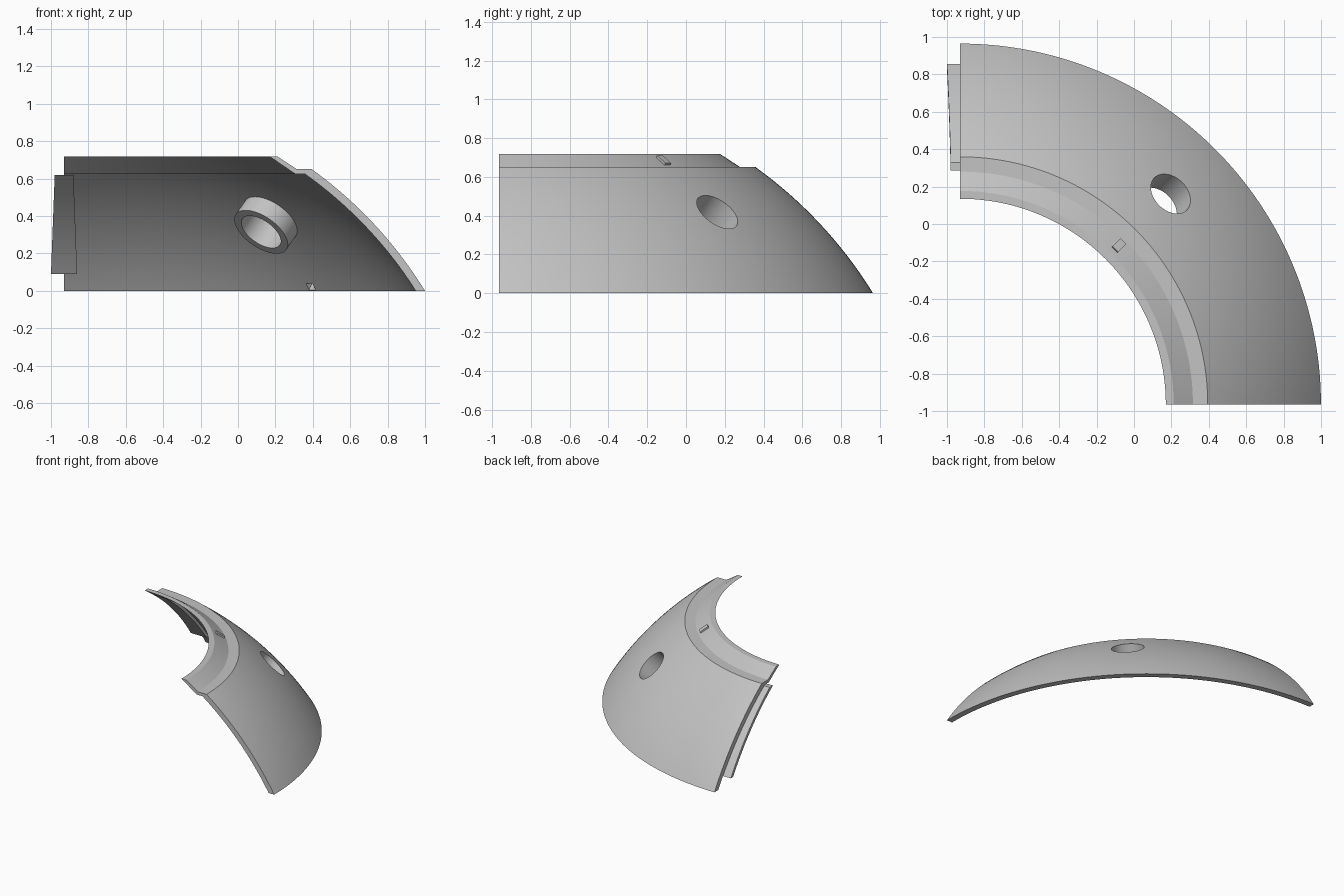
import bpy, bmesh, math
from mathutils import Vector, Matrix

if "Cube" in bpy.data.objects:
    bpy.data.objects.remove(bpy.data.objects["Cube"])

AXIS = Vector((-0.93, -0.965, 0))   # vertical axis the shell turns around
DROP = 1.19                         # sphere centre lies this far below the floor
R_OUT, R_IN = 2.267, 2.225

grey = bpy.data.materials.new("light_grey")
grey.use_nodes = True
COLOUR = (0.55, 0.55, 0.55, 1)
grey.diffuse_color = COLOUR
grey.node_tree.nodes["Principled BSDF"].inputs["Base Color"].default_value = COLOUR


def sphere_arc(radius, z0, z1, steps=24):
    """Points (distance from axis, height) along a sphere's meridian."""
    heights = [z0 + (z1 - z0) * i / steps for i in range(steps + 1)]
    return [(math.sqrt(radius ** 2 - (z + DROP) ** 2), z) for z in heights]


def finish(name, bm):
    bmesh.ops.recalc_face_normals(bm, faces=bm.faces)
    mesh = bpy.data.meshes.new(name)
    bm.to_mesh(mesh)
    bm.free()
    mesh.materials.append(grey)
    obj = bpy.data.objects.new(name, mesh)
    bpy.context.collection.objects.link(obj)
    return obj


def select(obj):
    bpy.ops.object.select_all(action='DESELECT')
    obj.select_set(True)
    bpy.context.view_layer.objects.active = obj


def smooth(obj):
    select(obj)
    bpy.ops.object.shade_smooth_by_angle(angle=math.radians(25))


def cut(obj, cutter):
    mod = obj.modifiers.new("cut", 'BOOLEAN')
    mod.operation, mod.solver, mod.object = 'DIFFERENCE', 'EXACT', cutter
    select(obj)
    bpy.ops.object.modifier_apply(modifier=mod.name)
    bpy.data.objects.remove(cutter)


def tube(name, outer, inner, z0, z1, matrix, steps=64):
    """Ring-shaped solid spun from a rectangle; inner = 0 gives a plain rod."""
    bm = bmesh.new()
    if inner:
        pts = [(inner, z0), (outer, z0), (outer, z1), (inner, z1)]
        verts = [bm.verts.new((r, 0, z)) for r, z in pts]
        edges = [bm.edges.new((verts[i], verts[i - 1])) for i in range(4)]
        bmesh.ops.spin(bm, geom=verts + edges, axis=(0, 0, 1), cent=(0, 0, 0),
                       angle=math.tau, steps=steps)
        bmesh.ops.remove_doubles(bm, verts=bm.verts, dist=1e-4)
    else:
        bmesh.ops.create_cone(bm, cap_ends=True, segments=steps, radius1=outer,
                              radius2=outer, depth=z1 - z0,
                              matrix=Matrix.Translation((0, 0, (z0 + z1) / 2)))
    bm.transform(matrix)
    return finish(name, bm)


def slab(name, r, z, tilt, size):
    """Small block on the middle bearing, tilted outward and down."""
    bm = bmesh.new()
    bmesh.ops.create_cube(bm, size=1)
    bm.transform(Matrix.Translation(AXIS) @ Matrix.Rotation(math.pi / 4, 4, 'Z')
                 @ Matrix.Translation((r, 0, z)) @ Matrix.Rotation(tilt, 4, 'Y')
                 @ Matrix.Diagonal((*size, 1)))
    return finish(name, bm)


# Quarter dome shell with a stepped inner collar
profile = sphere_arc(R_OUT, 0, 0.65)
profile += [(1.245, 0.65), (1.142, 0.717), (1.1, 0.717), (1.235, 0.625)]
profile += sphere_arc(R_IN, 0.625, 0)
bm = bmesh.new()
section = bm.faces.new([bm.verts.new((r, 0, z)) for r, z in profile])
end_cap = section.copy()
bmesh.ops.spin(bm, geom=[section], axis=(0, 0, 1), cent=(0, 0, 0),
               angle=math.pi / 2, steps=72)
bmesh.ops.remove_doubles(bm, verts=bm.verts, dist=1e-5)
bm.transform(Matrix.Translation(AXIS))
shell = finish("dome_shell", bm)

# Round hole square to the surface, on the middle bearing
r_hole = 1.595
z_hole = math.sqrt(R_OUT ** 2 - r_hole ** 2) - DROP
spot = AXIS + Vector((r_hole * math.sqrt(0.5), r_hole * math.sqrt(0.5), z_hole))
normal = spot - AXIS + Vector((0, 0, DROP))
frame = Matrix.Translation(spot) @ normal.to_track_quat('Z', 'Y').to_matrix().to_4x4()
cut(shell, tube("hole_cutter", 0.122, 0, -0.3, 0.2, frame))

# Shallow notch inside the lower rim
cut(shell, slab("notch_cutter", 1.862, 0.015, math.atan2(1.19, 1.88) - math.pi / 2 + math.pi / 2,
                (0.036, 0.05, 0.08)))
smooth(shell)

# Boss ring behind the hole
smooth(tube("hole_boss", 0.165, 0.122, -0.15, -0.009, frame))

# Locating peg on the collar slope
slab("collar_peg", 1.2, 0.682, math.atan2(0.067, 0.103), (0.072, 0.042, 0.02))

# Joining tongue under the left-hand edge, wider toward the bottom
outline = sphere_arc(R_IN, 0.09, 0.62) + sphere_arc(R_IN - 0.024, 0.62, 0.09)
bm = bmesh.new()
rows = []
for side in (-1, 1):
    rows.append([bm.verts.new((AXIS.x + side * (0.07 - 0.02 * (z - 0.09) / 0.53),
                               AXIS.y + r, z)) for r, z in outline])
bm.faces.new(rows[0])
bm.faces.new(rows[1])
for i in range(len(outline)):
    bm.faces.new((rows[0][i - 1], rows[0][i], rows[1][i], rows[1][i - 1]))
smooth(finish("joining_tongue", bm))
